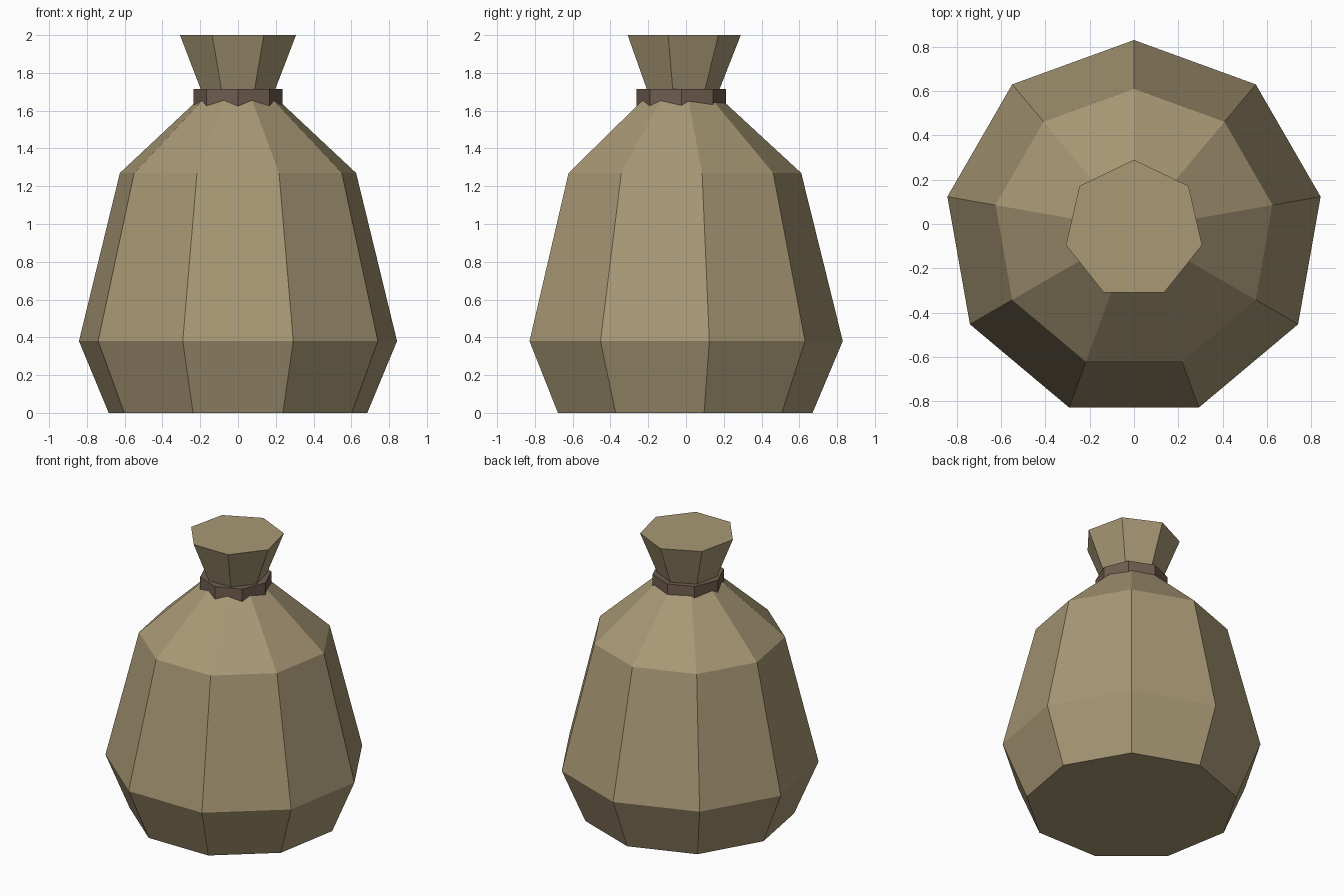
import bpy
import bmesh
from math import pi, sin, cos

cube = bpy.data.objects.get("Cube")
if cube:
    bpy.data.objects.remove(cube, do_unlink=True)

CENTRE_Y = -0.025


def material(name, rgb):
    mat = bpy.data.materials.new(name)
    mat.use_nodes = True
    mat.diffuse_color = (*rgb, 1)
    mat.node_tree.nodes["Principled BSDF"].inputs["Base Color"].default_value = (*rgb, 1)
    return mat


def loft(name, sides, profile, mat):
    """Closed flat-faced solid through (radius, height) rings, first corner at the back."""
    bm = bmesh.new()
    rings = []
    for radius, z in profile:
        angles = [pi / 2 + 2 * pi * i / sides for i in range(sides)]
        rings.append([bm.verts.new((radius * cos(a), CENTRE_Y + radius * sin(a), z))
                      for a in angles])
    for low, high in zip(rings, rings[1:]):
        for i in range(sides):
            j = (i + 1) % sides
            bm.faces.new((low[i], low[j], high[j], high[i]))
    bm.faces.new(rings[0][::-1])
    bm.faces.new(rings[-1])
    bmesh.ops.recalc_face_normals(bm, faces=bm.faces)
    mesh = bpy.data.meshes.new(name)
    bm.to_mesh(mesh)
    bm.free()
    mesh.materials.append(mat)
    obj = bpy.data.objects.new(name, mesh)
    bpy.context.collection.objects.link(obj)
    return obj


burlap = material("tan burlap", (0.392, 0.314, 0.178))
cord = material("brown cord", (0.162, 0.112, 0.080))

# Full sack with a wide belly and sloping shoulders
loft("sack_body", 9, [(0.695, 0), (0.855, 0.38), (0.635, 1.27), (0.169, 1.70)], burlap)

# Cord tied around the neck, sunk into the shoulders
loft("neck_tie", 8, [(0.236, 1.61), (0.236, 1.715)], cord)

# Gathered mouth flaring out above the cord
loft("sack_mouth", 7, [(0.197, 1.70), (0.315, 2.0)], burlap)
